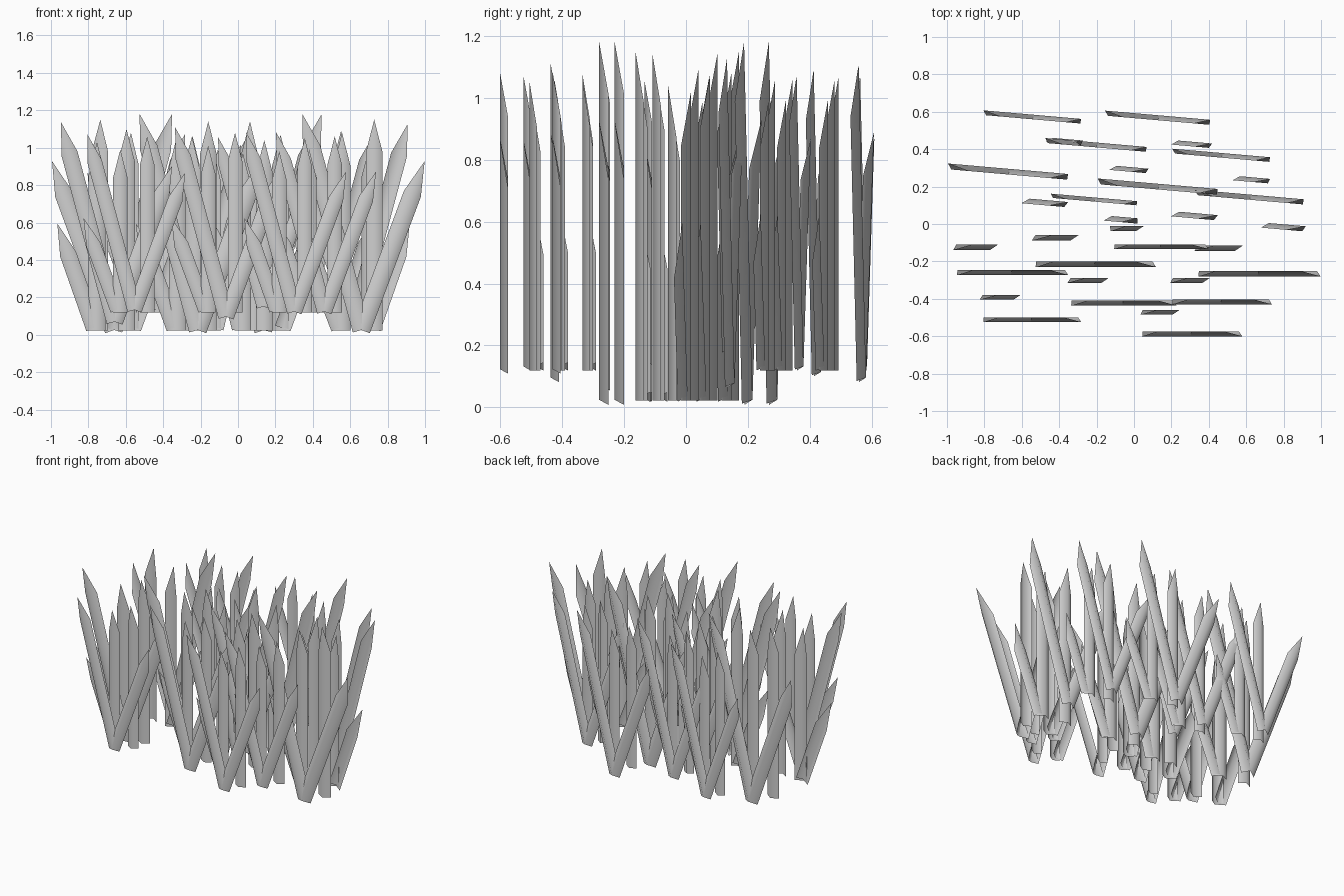
import bpy
import bmesh
from math import radians
from mathutils import Vector, Matrix

cube = bpy.data.objects.get("Cube")
if cube:
    bpy.data.objects.remove(cube, do_unlink=True)

grey = bpy.data.materials.new("pale grey")
grey.use_nodes = True
colour = (0.63, 0.63, 0.63, 1)
grey.diffuse_color = colour
grey.node_tree.nodes["Principled BSDF"].inputs["Base Color"].default_value = colour

MID_Z = 0.595


def add_blade(bm, base, tip, size):
    """Folded strip with its ridge towards -y, ending in a point on the ridge."""
    up = (tip - base).normalized()
    side = Vector((up.z, 0, -up.x)) * 0.041 * size
    ridge = Vector((0, -0.026 * size, 0))
    shoulder = tip - up * 0.16 * size
    low, high = [[bm.verts.new(p) for p in (o - side, o + ridge, o + side)]
                 for o in (base, shoulder)]
    point = bm.verts.new(tip + ridge)
    for i in range(2):
        bm.faces.new((low[i], low[i + 1], high[i + 1], high[i]))
        bm.faces.new((high[i], high[i + 1], point))


def add_tuft(name, blades, x, y, size, rear):
    """Blades given as (base, tip); rear tufts are turned to face backwards."""
    bm = bmesh.new()
    for base, tip in blades:
        add_blade(bm, Vector(base), Vector(tip), size)
    turn = radians(175) if rear else 0
    bm.transform(Matrix.Translation((x, y, 0)) @ Matrix.Rotation(turn, 4, "Z"))
    mesh = bpy.data.meshes.new(name)
    bm.to_mesh(mesh)
    bm.free()
    mesh.materials.append(grey)
    for poly in mesh.polygons:
        poly.use_smooth = True
    obj = bpy.data.objects.new(name, mesh)
    bpy.context.collection.objects.link(obj)


def add_wide_tuft(name, x0, x1, y, rear):
    """A tall blade and a shorter one spreading from one base."""
    w = x1 - x0
    size = min(w / 0.555, 1.17)
    floor = MID_Z - size / 2
    base = (-0.015 * w, 0, floor + 0.015)
    tall = (-w / 2 + 0.004, 0, floor + size)
    short = (w / 2 - 0.002, 0, floor + 0.785 * size)
    add_tuft(name, [(base, tall), (base, short)], (x0 + x1) / 2, y, size, rear)


def add_narrow_tuft(name, x0, x1, y, top, rear):
    """A short leaning blade, an upright one at its foot and a taller one beside."""
    w = x1 - x0
    size, floor = (0.95, 0.12) if abs(y) > 0.2 else (1.08, 0.022)
    foot = w / 2 - 0.036 * size
    lean = ((foot, 0, floor + 0.012), (-w / 2 + 0.004, 0, floor + 0.53 * size))
    near, far = foot + 0.015, foot + 0.72 * w
    upright = ((near, -0.01, floor), (near, -0.01, top - 0.07))
    tall = ((far, -0.02, floor), (far, -0.02, top))
    add_tuft(name, [lean, upright, tall], (x0 + x1) / 2, y, size, rear)


# Spans in x and depth in y of the wide tufts
front_wide = [(.04, .58, -.575), (-.81, -.28, -.5), (-.34, .23, -.41),
              (.2, .74, -.405), (-.95, -.35, -.245), (.34, 1, -.25),
              (-.53, .12, -.2), (-.11, .4, -.11)]
rear_wide = [(-.81, -.28, .56), (-.16, .41, .555), (-.48, .07, .41),
             (.2, .73, .355), (-1, -.35, .265), (-.2, .45, .185),
             (-.45, .02, .12), (.32, .91, .13)]

# Spans, depth and top height of the narrow tufts
front_narrow = [(.03, .24, -.46, 1.05), (-.83, -.61, -.38, 1.06),
                (-.36, -.14, -.29, 1.08), (.19, .4, -.29, 1.06),
                (-.97, -.73, -.11, 1.1), (.32, .58, -.115, 1.15),
                (-.55, -.3, -.06, 1.14), (-.13, .05, -.01, 1.04)]
rear_narrow = [(-.47, -.27, .43, 1.07), (.2, .42, .415, 1.06),
               (-.13, .08, .28, 1.06), (.53, .73, .225, 1.06),
               (-.6, -.35, .1, 1.15), (-.16, .02, .01, 1.06),
               (.2, .45, .03, 1.14), (.68, .92, -.03, 1.09)]

for label, wide, narrow in (("front", front_wide, front_narrow),
                            ("rear", rear_wide, rear_narrow)):
    rear = label == "rear"
    for i, spans in enumerate(wide):
        add_wide_tuft(f"{label}_wide_tuft_{i}", *spans, rear)
    for i, spans in enumerate(narrow):
        add_narrow_tuft(f"{label}_narrow_tuft_{i}", *spans, rear)
